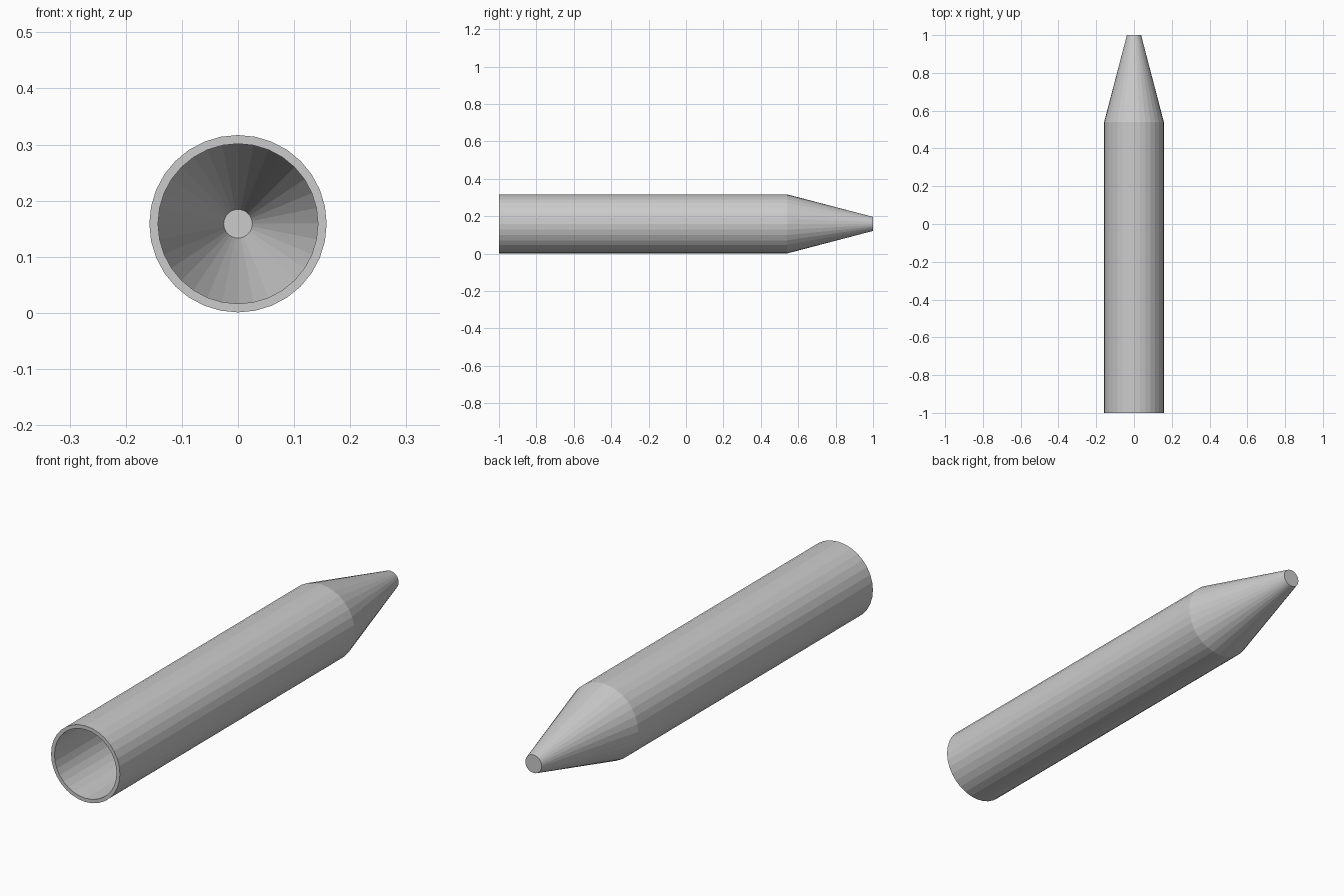
import bpy, bmesh, math

if "Cube" in bpy.data.objects:
    bpy.data.objects.remove(bpy.data.objects["Cube"])

SIDES = 32
AXIS_Z = 0.159

# Closed-tip tube: profile as (radius, y), from inner tip out over the rim to outer tip
PROFILE = [
    (0.0255, 0.985), (0.1425, 0.538), (0.1425, -1.0),   # hollow inside
    (0.158, -1.0), (0.158, 0.54), (0.0375, 1.0),        # outer skin
]


def lathe_y(name, profile, sides, z):
    bm = bmesh.new()
    rings = []
    for r, y in profile:
        ring = []
        for i in range(sides):
            a = 2 * math.pi * i / sides
            ring.append(bm.verts.new((r * math.cos(a), y, r * math.sin(a))))
        rings.append(ring)
    for lo, hi in zip(rings, rings[1:]):
        for i in range(sides):
            j = (i + 1) % sides
            bm.faces.new((lo[i], lo[j], hi[j], hi[i]))
    # Flat caps on the inside and outside of the tip
    bm.faces.new(rings[0])
    bm.faces.new(rings[-1])
    bmesh.ops.recalc_face_normals(bm, faces=bm.faces[:])
    mesh = bpy.data.meshes.new(name)
    bm.to_mesh(mesh)
    bm.free()
    obj = bpy.data.objects.new(name, mesh)
    obj.location.z = z
    bpy.context.collection.objects.link(obj)
    return obj


# Hollow barrel with tapered nose
lathe_y("tapered_tube", PROFILE, SIDES, AXIS_Z)
